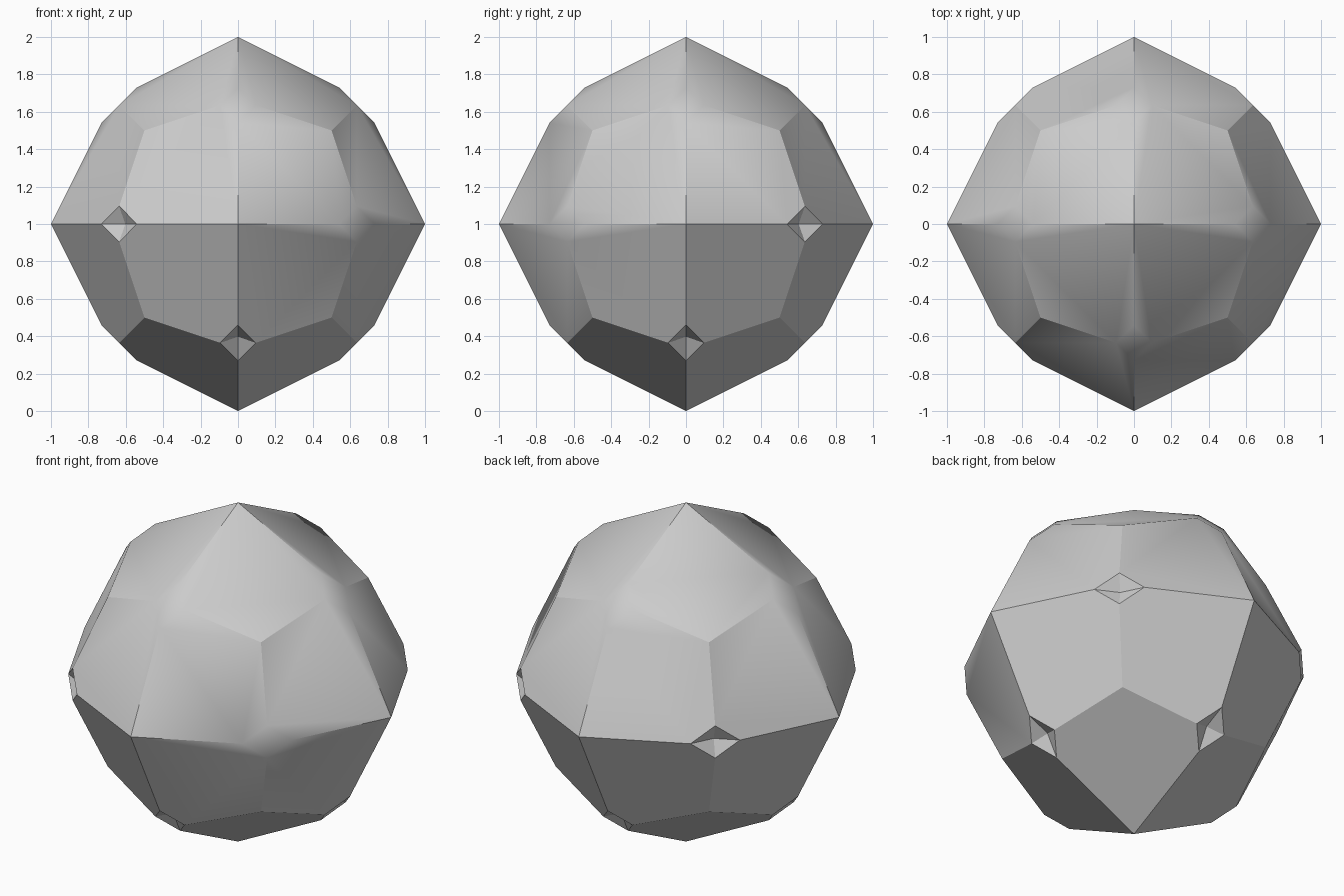
import bpy, bmesh, math
from itertools import permutations, product
from mathutils import Vector

cube = bpy.data.objects.get("Cube")
if cube:
    bpy.data.objects.remove(cube, do_unlink=True)


def signed_permutations(triple):
    """Every arrangement of the three values with every choice of sign."""
    return {tuple(v * s + 0.0 for v, s in zip(p, signs))
            for p in permutations(triple)
            for signs in product((-1, 1), repeat=3)}


# Kite-faced solid with its twelve edge tips cut off as small diamonds
corner_kinds = [(1, 0, 0), (0.5, 0.5, 0.5), (0.73, 0.54, 0), (0.635, 0.635, 0.095)]
points = set()
for kind in corner_kinds:
    points |= signed_permutations(kind)

bm = bmesh.new()
for p in sorted(points):
    bm.verts.new(p)
bmesh.ops.convex_hull(bm, input=bm.verts[:])
bmesh.ops.dissolve_limit(bm, angle_limit=math.radians(3),
                         verts=bm.verts[:], edges=bm.edges[:])
bmesh.ops.recalc_face_normals(bm, faces=bm.faces[:])


# Diamonds below and around the middle are dented; the upper and front ones are flat
def is_dented(face):
    if len(face.verts) != 4:
        return False
    n = face.normal
    front_flat = n.x > 0.5 and n.y < -0.5
    return n.z < 0.3 and not front_flat


dents = [f for f in bm.faces if is_dented(f)]
bmesh.ops.poke(bm, faces=dents, offset=-0.045)
bmesh.ops.translate(bm, verts=bm.verts[:], vec=Vector((0, 0, 1)))

mesh = bpy.data.meshes.new("faceted_stone")
bm.to_mesh(mesh)
bm.free()
stone = bpy.data.objects.new("faceted_stone", mesh)
bpy.context.scene.collection.objects.link(stone)

# Plain grey colour
grey = bpy.data.materials.new("stone_grey")
grey.use_nodes = True
colour = (0.6, 0.6, 0.6, 1)
grey.diffuse_color = colour
grey.node_tree.nodes["Principled BSDF"].inputs["Base Color"].default_value = colour
mesh.materials.append(grey)

# Soft shading over the flat diamonds, crisp facets elsewhere
for other in bpy.context.selected_objects:
    other.select_set(False)
stone.select_set(True)
bpy.context.view_layer.objects.active = stone
bpy.ops.object.shade_smooth_by_angle(angle=math.radians(31.5))
